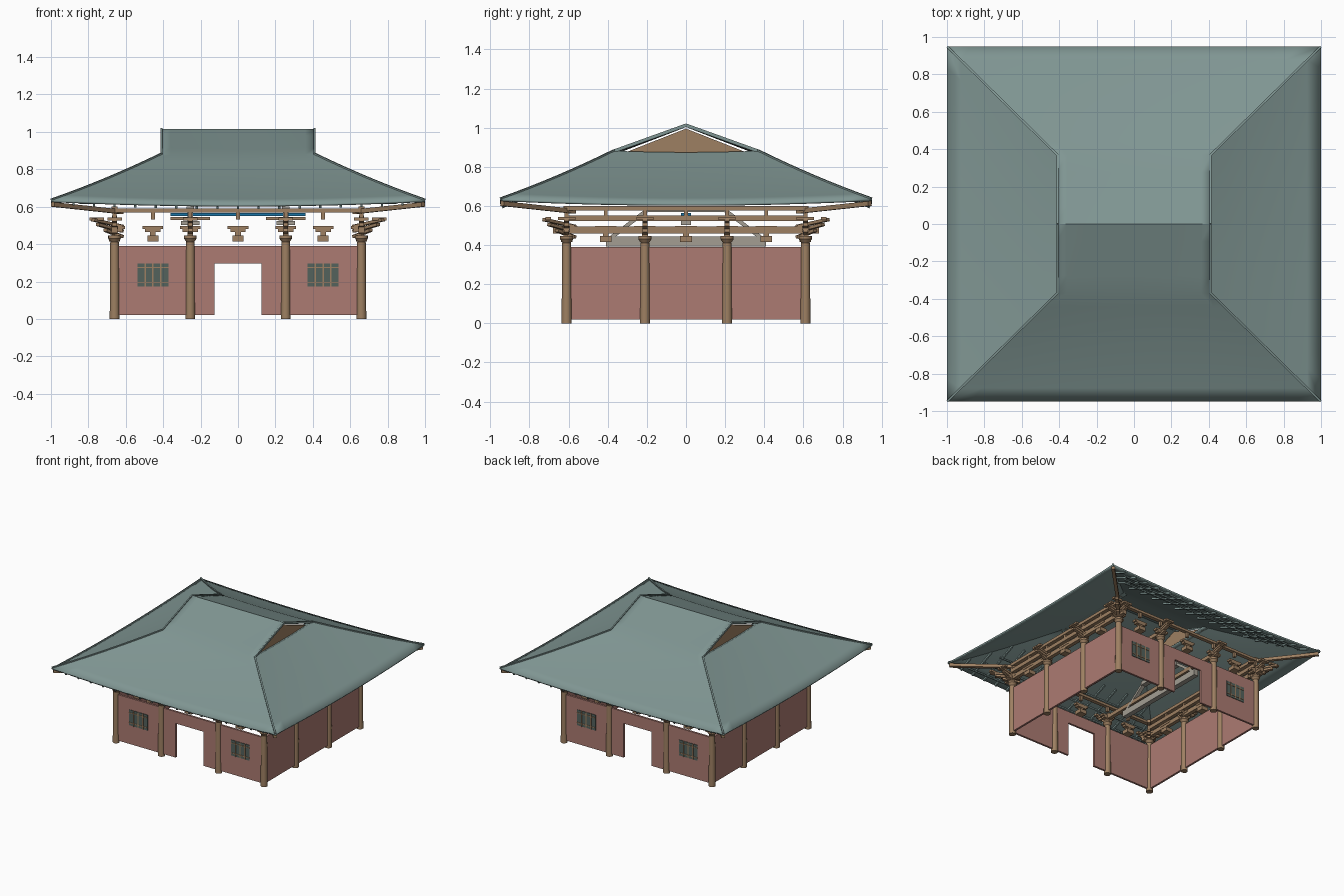
import bpy, bmesh, math
from mathutils import Vector, Matrix

if "Cube" in bpy.data.objects:
    bpy.data.objects.remove(bpy.data.objects["Cube"])


def material(name, r, g, b):
    m = bpy.data.materials.new(name)
    lin = [((c / 255 + 0.055) / 1.055) ** 2.4 for c in (r, g, b)]
    m.diffuse_color = (*lin, 1)
    m.use_nodes = True
    m.node_tree.nodes["Principled BSDF"].inputs["Base Color"].default_value = m.diffuse_color
    return m


TILE = material("roof_teal", 128, 150, 147)
WALL = material("wall_red", 172, 123, 114)
WOOD = material("timber_brown", 158, 128, 98)
DARK = material("lattice_grey", 84, 98, 92)
PALE = material("pale_beam", 163, 157, 146)
BLUE = material("blue_beam", 25, 115, 165)


def finish(name, bm, mat):
    bmesh.ops.recalc_face_normals(bm, faces=bm.faces)
    me = bpy.data.meshes.new(name)
    bm.to_mesh(me)
    bm.free()
    me.materials.append(mat)
    ob = bpy.data.objects.new(name, me)
    bpy.context.collection.objects.link(ob)
    return ob


def boxes(name, mat, items):
    """Join boxes given as (centre, size)."""
    bm = bmesh.new()
    for c, s in items:
        bmesh.ops.create_cube(bm, size=1, matrix=Matrix.Translation(c) @ Matrix.Diagonal((*s, 1)))
    return finish(name, bm, mat)


def bars(name, mat, items):
    """Join straight bars given as (start, end, width, depth)."""
    bm = bmesh.new()
    for a, b, w, d in items:
        a, b = Vector(a), Vector(b)
        axis = b - a
        side = axis.cross(Vector((0, 0, 1))).normalized()
        up = side.cross(axis).normalized()
        rot = Matrix((axis.normalized(), side, up)).transposed().to_4x4()
        bmesh.ops.create_cube(bm, size=1, matrix=Matrix.Translation((a + b) / 2) @ rot
                              @ Matrix.Diagonal((axis.length, w, d, 1)))
    return finish(name, bm, mat)


def smooth(ob, angle=35):
    bpy.ops.object.select_all(action='DESELECT')
    bpy.context.view_layer.objects.active = ob
    ob.select_set(True)
    bpy.ops.object.shade_smooth_by_angle(angle=math.radians(angle))


SX, SY = 0.66, 0.61           # wall lines
RX, RY = 1.0, 0.95            # eaves
HX, HY, RIDGE = 0.41, 0.37, 1.015


def roof_z(t, u):
    """Curved slope height: t from eave to hip top, u across the slope."""
    return 0.612 + 0.262 * t - 0.04 * t * (1 - t) + (0.024 - 0.016 * t) * u * u


# Roof slopes
def grid(bm, rows):
    vs = [[bm.verts.new(p) for p in r] for r in rows]
    for r0, r1 in zip(vs, vs[1:]):
        for i in range(len(r0) - 1):
            bm.faces.new((r0[i], r0[i + 1], r1[i + 1], r1[i]))


N, T = 16, 8
us = [i * 2 / N - 1 for i in range(N + 1)]
ts = [j / T for j in range(T + 1)]
bm = bmesh.new()
for s in (-1, 1):
    rows = [[(s * u * (RX + (HX - RX) * t), -s * (RY + (HY - RY) * t), roof_z(t, u)) for u in us] for t in ts]
    rows += [[(s * u * HX, -s * HY * (1 - k), roof_z(1, u) * (1 - k) + RIDGE * k) for u in us]
             for k in (0.25, 0.5, 0.75, 1)]
    grid(bm, rows)
    rows = [[(s * (RX + (HX - RX) * t), s * u * (RY + (HY - RY) * t), roof_z(t, u)) for u in us] for t in ts]
    rows.append([(s * 0.37, s * u * 0.36, roof_z(1, u) - 0.004) for u in us])
    grid(bm, rows)
bmesh.ops.remove_doubles(bm, verts=bm.verts, dist=0.0005)
for f in bm.faces:
    f.normal_update()
    if f.normal.z < 0:
        f.normal_flip()
me = bpy.data.meshes.new("roof")
bm.to_mesh(me)
bm.free()
me.materials.append(TILE)
roof = bpy.data.objects.new("roof", me)
bpy.context.collection.objects.link(roof)
mod = roof.modifiers.new("thickness", 'SOLIDIFY')
mod.thickness, mod.offset = 0.012, -1
smooth(roof, 15)

# Hip and verge ridges
caps = []
for sx in (-1, 1):
    for sy in (-1, 1):
        pts = [(sx * (RX + (HX - RX) * t - .003), sy * (RY + (HY - RY) * t - .003), roof_z(t, 1)) for t in ts]
        caps += [(a, b, 0.012, 0.014) for a, b in zip(pts, pts[1:])]
        caps.append(((sx * HX, sy * HY, 0.88), (sx * HX, 0, RIDGE - 0.002), 0.01, 0.016))
bars("roof_ridge_caps", TILE, caps)

# Gable boards
bm = bmesh.new()
for s in (-1, 1):
    for x in (0.385, 0.395):
        bm.faces.new([bm.verts.new((s * x, y, z)) for y, z in ((-0.33, 0.865), (0.33, 0.865), (0, 0.995))])
finish("gable_boards", bm, WOOD)

# Columns
cols = [(x, y) for x in (-SX, -0.255, 0.255, SX) for y in (-SY, SY)]
cols += [(x, y) for x in (-SX, SX) for y in (-0.21, 0.21)]
bm = bmesh.new()
for x, y in cols:
    for r0, r1, z0, z1 in ((0.026, 0.023, 0, 0.41), (0.020, 0.034, 0.41, 0.43), (0.034, 0.034, 0.43, 0.445)):
        bmesh.ops.create_cone(bm, cap_ends=True, segments=16, radius1=r0, radius2=r1, depth=z1 - z0,
                              matrix=Matrix.Translation((x, y, (z0 + z1) / 2)))
smooth(finish("columns", bm, WOOD))

# Walls with door openings front and back
W = 0.016
walls = []
for s in (-1, 1):
    walls.append(((s * SX, 0, 0.205), (W, 2 * SY, 0.37)))
    walls.append(((0, s * SY, 0.3425), (0.25, W, 0.095)))
    for k in (-1, 1):
        walls.append(((k * 0.3925, s * SY, 0.205), (0.535, W, 0.37)))
boxes("walls", WALL, walls)

# Lattice windows on the outside of the door walls
panes, slats = [], []
for s in (-1, 1):
    for cx in (-0.455, 0.455):
        y = s * (SY + W / 2)
        panes.append(((cx, y, 0.235), (0.165, 0.008, 0.125)))
        slats += [((cx + d, y, 0.235), (0.008, 0.014, 0.125)) for d in (-0.042, 0, 0.042)]
        slats += [((cx, y, z), (0.165, 0.014, 0.006)) for z in (0.195, 0.275)]
boxes("window_panes", DARK, panes)
boxes("window_lattice", WOOD, slats)

# Bracket sets over columns and mid-bays
blocks, arms = [], []


def bracket(x, y, ox, oy, on_column):
    """Stacked blocks plus a rising arm pointing outward (ox, oy)."""
    if not on_column:
        blocks.append(((x, y, 0.43), (0.06, 0.06, 0.03)))
    blocks.append(((x, y, 0.455), (0.03, 0.03, 0.03)))
    wide, thin = 0.11, 0.035
    size = (wide, thin) if abs(oy) >= abs(ox) else (thin, wide)
    blocks.append(((x, y, 0.473), (size[0] * 0.75, size[1], 0.014)))
    blocks.append(((x, y, 0.488), (*size, 0.016)))
    blocks.append(((x, y, 0.555), (0.02, 0.02, 0.045)))
    if on_column:
        for k, (r, z) in enumerate(((0.05, 0.475), (0.09, 0.505), (0.115, 0.53))):
            arms.append(((x - ox * 0.04, y - oy * 0.04, z - 0.035), (x + ox * r, y + oy * r, z), 0.026, 0.016))
        px, py = x + ox * 0.095, y + oy * 0.095
        blocks.append(((px, py, 0.535), (size[0] * 0.7, size[1] * 0.8, 0.016)))


for s in (-1, 1):
    for x in (-0.455, 0, 0.455):
        bracket(x, s * SY, 0, s, False)
    for x in (-0.255, 0.255):
        bracket(x, s * SY, 0, s, True)
    for y in (-0.41, 0, 0.41):
        bracket(s * SX, y, s, 0, False)
    for y in (-0.21, 0.21):
        bracket(s * SX, y, s, 0, True)
    for k in (-1, 1):
        bracket(s * SX, k * SY, s, k, True)
        bracket(s * SX, k * SY, s, 0, True)
        bracket(s * SX, k * SY, 0, k, True)
boxes("bracket_blocks", WOOD, blocks)
bars("bracket_arms", WOOD, arms)

# Ring beams and side purlins
beams = []
for s in (-1, 1):
    beams += [((s * SX, 0, 0.477), (0.03, 1.36, 0.034)),
              ((s * SX, 0, 0.537), (0.028, 1.22, 0.03)),
              ((s * SX, 0, 0.588), (0.03, 1.25, 0.024)),
              ((0, s * SY, 0.58), (1.32, 0.03, 0.02))]
boxes("purlins", WOOD, beams)

# Hip rafters and eave rafters
hips = [((sx * 0.62, sy * 0.57, 0.572), (sx * 0.99, sy * 0.94, 0.612), 0.025, 0.024)
        for sx in (-1, 1) for sy in (-1, 1)]
bars("hip_rafters", WOOD, hips)
rafters = []
for s in (-1, 1):
    for i in range(-8, 9):
        x = i * 0.11
        inner = max(abs(x) - 0.05, 0.6)
        t = (RY - inner) / (RY - HY)
        rafters.append(((x, s * 0.94, roof_z(0, x) - 0.018),
                        (x, s * inner, roof_z(t, x / (RX - 0.59 * t)) - 0.02), 0.012, 0.014))
    for k in (0.1, 0.25, 0.4):
        y, w, z = RY - 0.58 * k, 0.9 * (RX - 0.59 * k), roof_z(k, 0) - 0.016
        rafters.append(((-w, s * y, z), (w, s * y, z), 0.01, 0.01))
bars("eave_rafters", TILE, rafters)

# Inner trusses
truss, ties = [], []
for x in (-0.255, 0.255):
    truss += [((x, -0.41, 0.418), (x, 0.41, 0.418), 0.04, 0.05),
              ((x, -0.2, 0.585), (x, 0.2, 0.585), 0.04, 0.03),
              ((x - 0.05, 0, 0.513), (x + 0.05, 0, 0.513), 0.05, 0.02)]
    truss += [((x, s * 0.38, 0.44), (x, s * 0.19, 0.585), 0.03, 0.02) for s in (-1, 1)]
    ties += [((x - 0.105, 0, 0.537), (x + 0.105, 0, 0.537), 0.06, 0.016),
             ((x, -SY, 0.477), (x, SY, 0.477), 0.03, 0.03)]
bars("truss_beams", PALE, truss)
bars("tie_beams", WOOD, ties)
boxes("centre_beam", BLUE, [((0, 0, 0.557), (0.72, 0.05, 0.016))])
